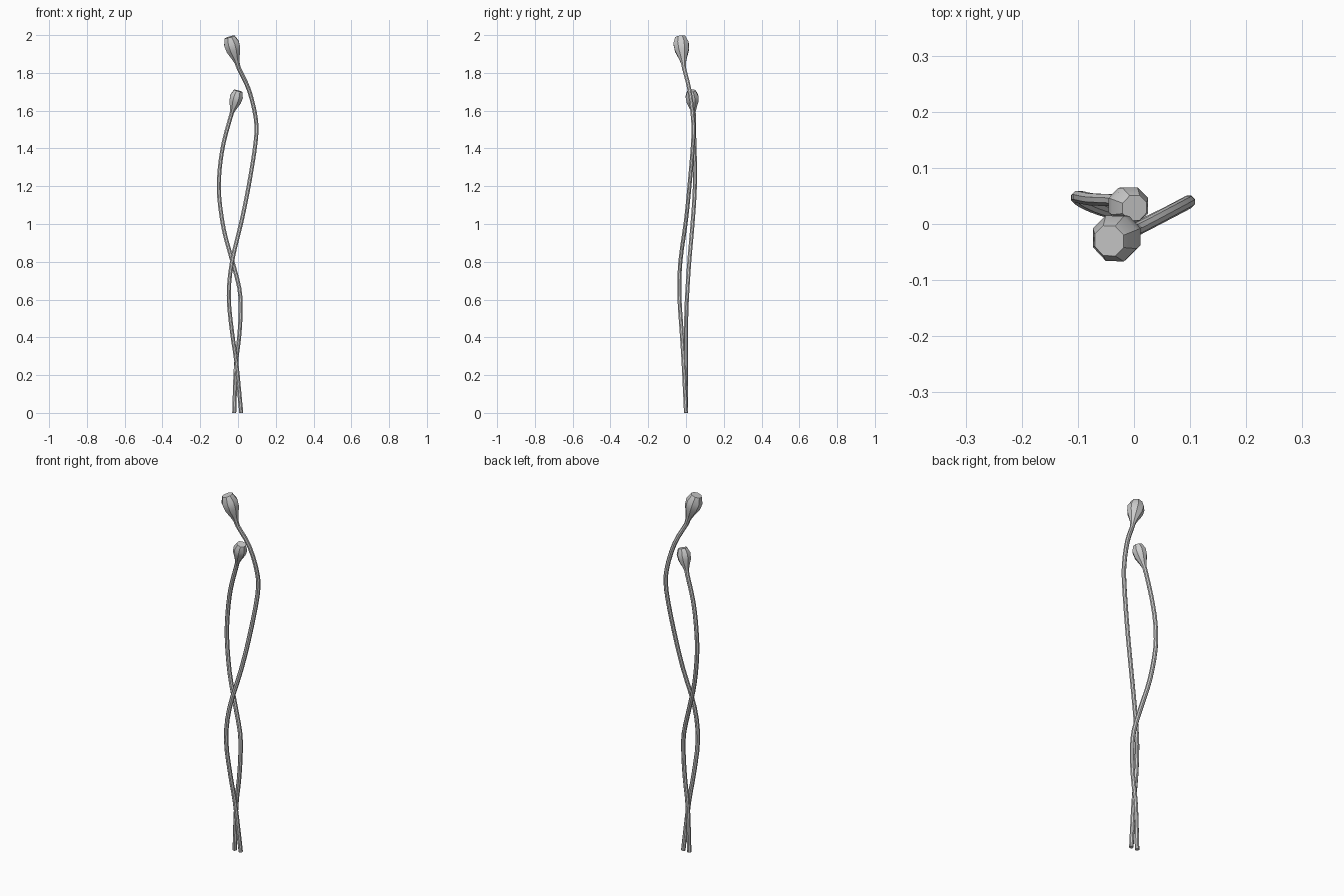
import bpy, bmesh, math
from mathutils import Vector

if "Cube" in bpy.data.objects:
    bpy.data.objects.remove(bpy.data.objects["Cube"])

SIDES = 8


def loft(name, pts, radii, phase=math.pi / 8):
    """Skin a run of rings placed square to the path, capped at both ends."""
    bm = bmesh.new()
    rings = []
    for i, (p, r) in enumerate(zip(pts, radii)):
        t = (pts[min(i + 1, len(pts) - 1)] - pts[max(i - 1, 0)]).normalized()
        u = (Vector((1, 0, 0)) - t * t.x).normalized()
        v = t.cross(u)
        rings.append([bm.verts.new(p + r * (u * math.cos(a) + v * math.sin(a)))
                      for a in (phase + k * math.tau / SIDES for k in range(SIDES))])
    for a, b in zip(rings, rings[1:]):
        for k in range(SIDES):
            n = (k + 1) % SIDES
            bm.faces.new((a[k], a[n], b[n], b[k]))
    bm.faces.new(rings[0][::-1])
    bm.faces.new(rings[-1])
    me = bpy.data.meshes.new(name)
    bm.to_mesh(me)
    bm.free()
    ob = bpy.data.objects.new(name, me)
    bpy.context.collection.objects.link(ob)
    me.shade_smooth()
    me.set_sharp_from_angle(angle=math.radians(35))
    return ob


def smooth_path(pts, steps=3):
    """Catmull-Rom curve through the points."""
    p = [2 * pts[0] - pts[1]] + pts + [2 * pts[-1] - pts[-2]]
    out = []
    for a, b, c, d in zip(p, p[1:], p[2:], p[3:]):
        for s in range(steps):
            t = s / steps
            out.append(0.5 * (2 * b + (c - a) * t + (2 * a - 5 * b + 4 * c - d) * t * t
                              + (3 * b - a - 3 * c + d) * t ** 3))
    return out + [pts[-1]]


# bud profile: distance along the axis from the widest ring, radius
BUD = [(-0.13, 0.011), (-0.10, 0.014), (-0.075, 0.022), (-0.03, 0.04),
       (0.008, 0.044), (0.044, 0.029)]


def sprout(name, path, centre, axis, size):
    centre, axis = Vector(centre), Vector(axis).normalized()
    bud_pts = [centre + axis * d * size for d, r in BUD]
    stem = smooth_path([Vector(p) for p in path] + [bud_pts[0], bud_pts[1]])
    loft(name + "_stem", stem, [0.0115] * len(stem))
    loft(name + "_bud", bud_pts, [max(r * size, 0.0115) for d, r in BUD])


# tall sprout
sprout("tall",
       [(0.017, 0, 0), (-0.009, -0.013, 0.27), (-0.032, -0.023, 0.43), (-0.049, -0.035, 0.62),
        (-0.032, -0.03, 0.80), (0.02, 0.0, 1.02), (0.06, 0.02, 1.22),
        (0.094, 0.038, 1.44), (0.094, 0.037, 1.56), (0.058, 0.018, 1.71)],
       (-0.032, -0.025, 1.948), (-0.29, -0.12, 1), 1.0)

# short sprout
sprout("short",
       [(-0.02, 0, 0), (-0.011, 0.0, 0.25), (0.006, 0.0, 0.40), (0.014, 0.002, 0.54),
        (0.007, 0.008, 0.66), (-0.032, 0.018, 0.81), (-0.075, 0.032, 0.97),
        (-0.1, 0.045, 1.15), (-0.097, 0.048, 1.29), (-0.076, 0.044, 1.43)],
       (-0.009, 0.032, 1.670), (0.29, -0.1, 1), 0.83)
